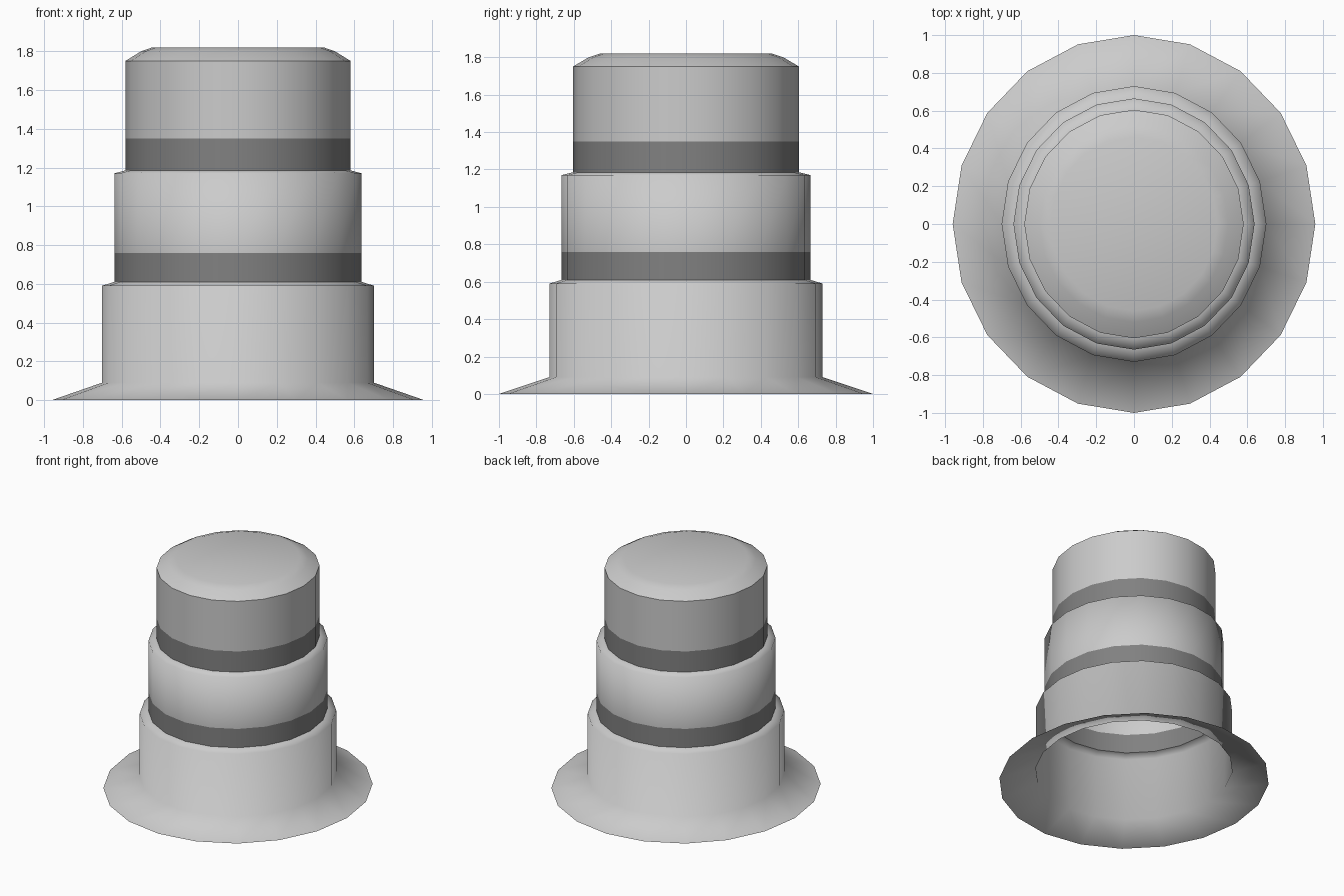
import bpy, bmesh
from math import sin, cos, tau

if "Cube" in bpy.data.objects:
    bpy.data.objects.remove(bpy.data.objects["Cube"])

SIDES = 20
SQUASH = 0.96  # slightly narrower in x than in y

# outline: (radius in y, height)
profile = [(1.0, 0), (0.73, 0.09), (0.73, 0.59), (0.665, 0.61), (0.665, 0.76),
           (0.665, 1.17), (0.605, 1.185), (0.605, 1.35), (0.605, 1.75),
           (0.52, 1.80), (0.46, 1.82)]
bands = {3, 6}       # segments coloured dark
creases = {3, 6, 8}  # rings kept sharp

bm = bmesh.new()
rings = [[bm.verts.new((SQUASH * r * cos(tau * i / SIDES), r * sin(tau * i / SIDES), z))
          for i in range(SIDES)] for r, z in profile]

# flared brim, stepped wall and rounded shoulder as one open shell
for k in range(len(rings) - 1):
    a, b = rings[k], rings[k + 1]
    for i in range(SIDES):
        j = (i + 1) % SIDES
        f = bm.faces.new((a[i], a[j], b[j], b[i]))
        f.smooth = True
        f.material_index = 1 if k in bands else 0

# flat top
bm.faces.new(rings[-1]).smooth = True

# sharp rings
for k in creases:
    for i in range(SIDES):
        bm.edges.get((rings[k][i], rings[k][(i + 1) % SIDES])).smooth = False

mesh = bpy.data.meshes.new("stepped_cap")
bm.to_mesh(mesh)
bm.free()

# body grey and dark bands
for name, v in (("body_grey", 0.8), ("band_dark", 0.22)):
    mat = bpy.data.materials.new(name)
    mat.diffuse_color = (v, v, v, 1)
    mat.use_nodes = True
    mat.node_tree.nodes["Principled BSDF"].inputs["Base Color"].default_value = mat.diffuse_color
    mesh.materials.append(mat)

obj = bpy.data.objects.new("stepped_cap", mesh)
bpy.context.collection.objects.link(obj)
